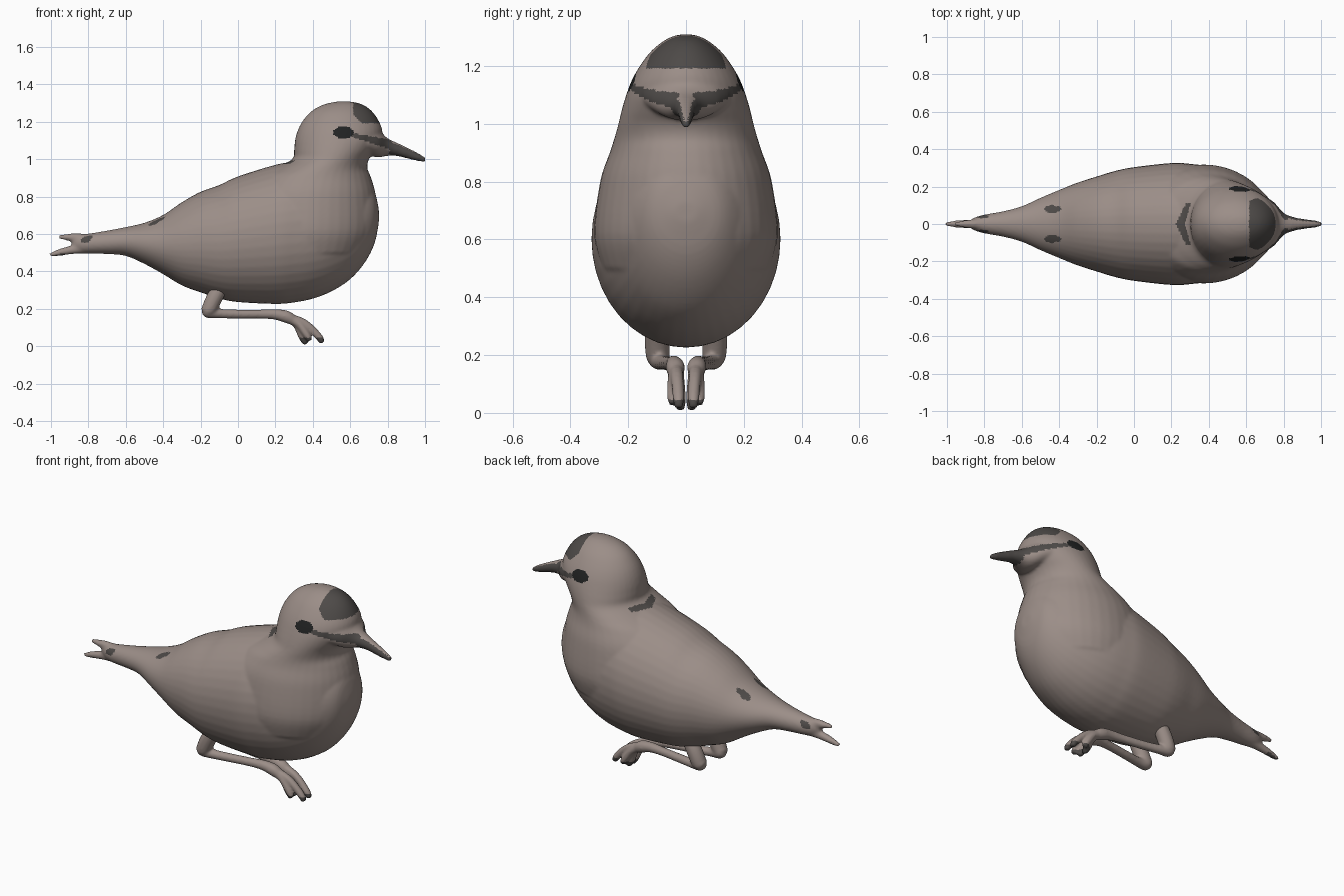
import bpy, bmesh, math
from mathutils import Vector

if "Cube" in bpy.data.objects:
    bpy.data.objects.remove(bpy.data.objects["Cube"])

# ---------- colours ----------
def material(name, rgb):
    m = bpy.data.materials.new(name)
    m.diffuse_color = (*rgb, 1)
    m.use_nodes = True
    m.node_tree.nodes["Principled BSDF"].inputs["Base Color"].default_value = m.diffuse_color
    return m

MATS = [material("warm grey plumage", (0.33, 0.27, 0.245)),
        material("dark grey markings", (0.075, 0.068, 0.064)),
        material("eye black", (0.015, 0.016, 0.016))]

# ---------- helpers ----------
def spline(rows, steps=5):
    """Smooth a list of number rows with a Catmull-Rom curve."""
    rows = [Vector(r) for r in rows]
    pts = [rows[0]] + rows + [rows[-1]]
    out = []
    for a, b, c, d in zip(pts, pts[1:], pts[2:], pts[3:]):
        for i in range(steps):
            t = i / steps
            out.append(0.5 * (2 * b + (c - a) * t + (2 * a - 5 * b + 4 * c - d) * t * t
                              + (3 * b - a - 3 * c + d) * t ** 3))
    return out + [rows[-1]]

def loft(bm, rings, sides=40):
    """Skin ellipses given as (centre, half axis, half axis)."""
    loops = []
    for c, u, v in rings:
        angles = [math.tau * i / sides for i in range(sides)]
        loops.append([bm.verts.new(c + u * math.cos(a) + v * math.sin(a)) for a in angles])
    for p, q in zip(loops, loops[1:]):
        for i in range(sides):
            j = (i + 1) % sides
            bm.faces.new((p[i], p[j], q[j], q[i]))
    bm.faces.new(loops[0][::-1])
    bm.faces.new(loops[-1])

def loft_x(bm, rows):
    """Rows: x, bottom z, top z, half width."""
    loft(bm, [(Vector((x, 0, (b + t) / 2)), Vector((0, max(w, .004), 0)), Vector((0, 0, (t - b) / 2)))
              for x, b, t, w in spline(rows)])

def loft_z(bm, rows):
    """Rows: z, back x, front x, half width."""
    loft(bm, [(Vector(((a + b) / 2, 0, z)), Vector(((b - a) / 2, 0, 0)), Vector((0, max(w, .004), 0)))
              for z, a, b, w in spline(rows)])

def tube(bm, rows, side=1):
    """Rows: x, y, z, radius."""
    p = spline(rows)
    rings = []
    for i, r in enumerate(p):
        d = (p[min(i + 1, len(p) - 1)] - p[max(i - 1, 0)]).xyz.normalized()
        u = d.cross(Vector((0, 1, 0))).normalized()
        v = d.cross(u)
        flip = lambda w: Vector((w.x, w.y * side, w.z))
        rings.append((flip(r.xyz), flip(u) * r.w, flip(v) * r.w))
    loft(bm, rings, 20)

def fuse(name, bm, voxel, smooth, rule):
    """Merge overlapping shells into one soft skin and colour its faces."""
    bmesh.ops.recalc_face_normals(bm, faces=bm.faces)
    me = bpy.data.meshes.new(name + "_cage")
    bm.to_mesh(me)
    bm.free()
    ob = bpy.data.objects.new(name, me)
    bpy.context.collection.objects.link(ob)
    rm = ob.modifiers.new("skin", 'REMESH')
    rm.mode, rm.voxel_size = 'VOXEL', voxel
    sm = ob.modifiers.new("soften", 'SMOOTH')
    sm.factor, sm.iterations = 0.5, smooth
    dg = bpy.context.evaluated_depsgraph_get()
    new = bpy.data.meshes.new_from_object(ob.evaluated_get(dg))
    ob.modifiers.clear()
    ob.data = new
    new.materials.clear()
    for m in MATS:
        new.materials.append(m)
    for f in new.polygons:
        f.use_smooth = True
        f.material_index = rule(f.center, f.normal)
    return ob

# ---------- bird: body, head, beak and tail ----------
bm = bmesh.new()
# body
loft_x(bm, [(-.89, .535, .565, .012), (-.85, .505, .597, .035), (-.8, .497, .602, .05),
            (-.7, .493, .618, .068), (-.6, .483, .637, .095), (-.5, .44, .66, .14),
            (-.4, .385, .702, .182), (-.3, .325, .77, .222), (-.2, .288, .826, .254),
            (-.1, .255, .862, .284), (0, .236, .908, .304), (.2, .226, .97, .326),
            (.3, .234, .985, .322), (.4, .254, .98, .308), (.5, .293, .97, .28),
            (.6, .358, .95, .235), (.68, .45, .9, .18), (.73, .55, .83, .12),
            (.753, .66, .73, .04)])
# neck and head
loft_z(bm, [(.5, .05, .69, .29), (.62, .0, .742, .318), (.8, .02, .737, .297),
            (.9, .1, .712, .264), (.95, .2, .692, .248), (1.0, .29, .70, .234),
            (1.05, .30, .735, .222), (1.1, .305, .765, .207), (1.15, .318, .772, .188),
            (1.2, .343, .755, .160), (1.25, .385, .722, .122), (1.285, .44, .68, .08),
            (1.303, .5, .63, .045), (1.31, .55, .58, .012)])
# beak
loft_x(bm, [(.7, 1.02, 1.17, .15), (.75, 1.01, 1.155, .115), (.8, 1.018, 1.112, .06),
            (.85, 1.017, 1.088, .038), (.9, 1.005, 1.065, .028), (.96, .99, 1.035, .02),
            (1.004, .984, 1.008, .012)])
# forked tail
tube(bm, [(-.78, 0, .57, .03), (-.87, 0, .58, .024), (-.92, 0, .583, .017), (-.96, 0, .584, .009)])
tube(bm, [(-.78, 0, .53, .035), (-.87, 0, .518, .024), (-.94, 0, .505, .02), (-1.007, 0, .487, .011)])

def plumage(c, n):
    x, y, z = c.x, abs(c.y), c.z
    if y > .1 and ((x - .565) / .055) ** 2 + ((z - 1.143) / .032) ** 2 < 1:
        return 2                                                    # eye
    if x > .615 + max(0, 1.24 - z) and z > 1.192 and y < .138:
        return 1                                                    # forehead
    if .59 < x < .82 and y > .025 and abs(z - 1.132 + (x - .6) * .25) < .009 + .08 * (x - .6):
        return 1                                                    # eye stripe
    if x > .81 and n.z < .7:
        return 1                                                    # beak sides
    if z > .85 and y < .11 and .222 + .5 * y < x < .272 + .28 * y:
        return 1                                                    # nape chevron
    if n.z > 0 and ((x + .435) / .045) ** 2 + ((y - .08) / .02) ** 2 < 1:
        return 1                                                    # rump spots
    if n.z > 0 and ((x + .81) / .035) ** 2 + ((y - .04) / .01) ** 2 < 1:
        return 1                                                    # tail spots
    if x < -.92 and z < .53 and n.z < -.5:
        return 1                                                    # tail underside
    return 0

fuse("bird_body", bm, .009, 5, plumage)

# ---------- legs ----------
for name, s in (("left_leg", -1), ("right_leg", 1)):
    bm = bmesh.new()
    tube(bm, [(-.09, .10, .32, .04), (-.125, .10, .26, .043), (-.15, .098, .205, .042),
              (-.155, .094, .187, .038), (-.10, .088, .175, .026), (0, .07, .172, .024),
              (.12, .052, .172, .024), (.2, .042, .17, .028), (.26, .037, .157, .033),
              (.30, .035, .135, .026)], s)
    for tx, ty, tz in ((.365, .02, .012), (.45, .026, .018), (.385, .046, .03)):
        tube(bm, [(.24, .036, .158, .026), (.25 + (tx - .25) * .5, (ty + .036) / 2, .125, .022),
                  (tx - .02, ty, tz + .035, .02), (tx, ty, tz, .014)], s)
    fuse(name, bm, .007, 4, lambda c, n: 1 if c.z < .045 and c.x > .3 else 0)
